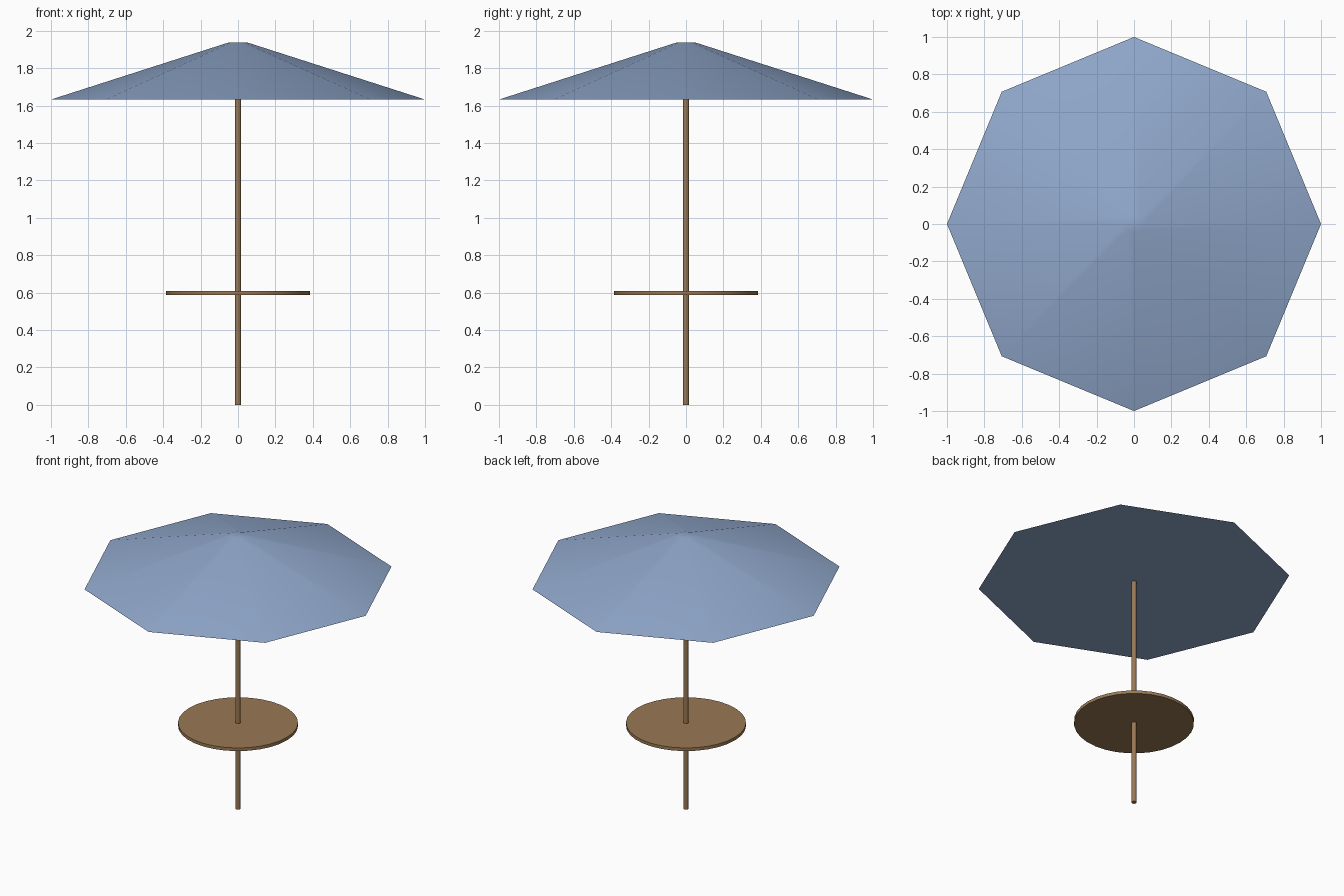
import bpy
import math

cube = bpy.data.objects.get("Cube")
if cube:
    bpy.data.objects.remove(cube, do_unlink=True)


def make_material(name, rgb):
    mat = bpy.data.materials.new(name)
    mat.use_nodes = True
    colour = (*rgb, 1.0)
    mat.diffuse_color = colour
    mat.node_tree.nodes["Principled BSDF"].inputs["Base Color"].default_value = colour
    return mat


def add_round(name, sides, r_bottom, r_top, z_bottom, z_top, mat):
    """Vertical capped cylinder or frustum between two heights."""
    bpy.ops.mesh.primitive_cone_add(
        vertices=sides, radius1=r_bottom, radius2=r_top,
        depth=z_top - z_bottom, location=(0, 0, (z_bottom + z_top) / 2))
    obj = bpy.context.object
    obj.name = name
    obj.data.materials.append(mat)
    bpy.ops.object.shade_smooth_by_angle(angle=math.radians(35))
    return obj


wood = make_material("warm wood", (0.32, 0.19, 0.09))
fabric = make_material("blue fabric", (0.28, 0.39, 0.60))

# Pole running from the ground into the canopy
add_round("pole", 16, 0.017, 0.017, 0.0, 1.66, wood)

# Round table top
add_round("table_top", 32, 0.385, 0.385, 0.586, 0.608, wood)

# Eight-sided canopy with a small flat crown
add_round("canopy", 8, 1.0, 0.05, 1.632, 1.937, fabric)
